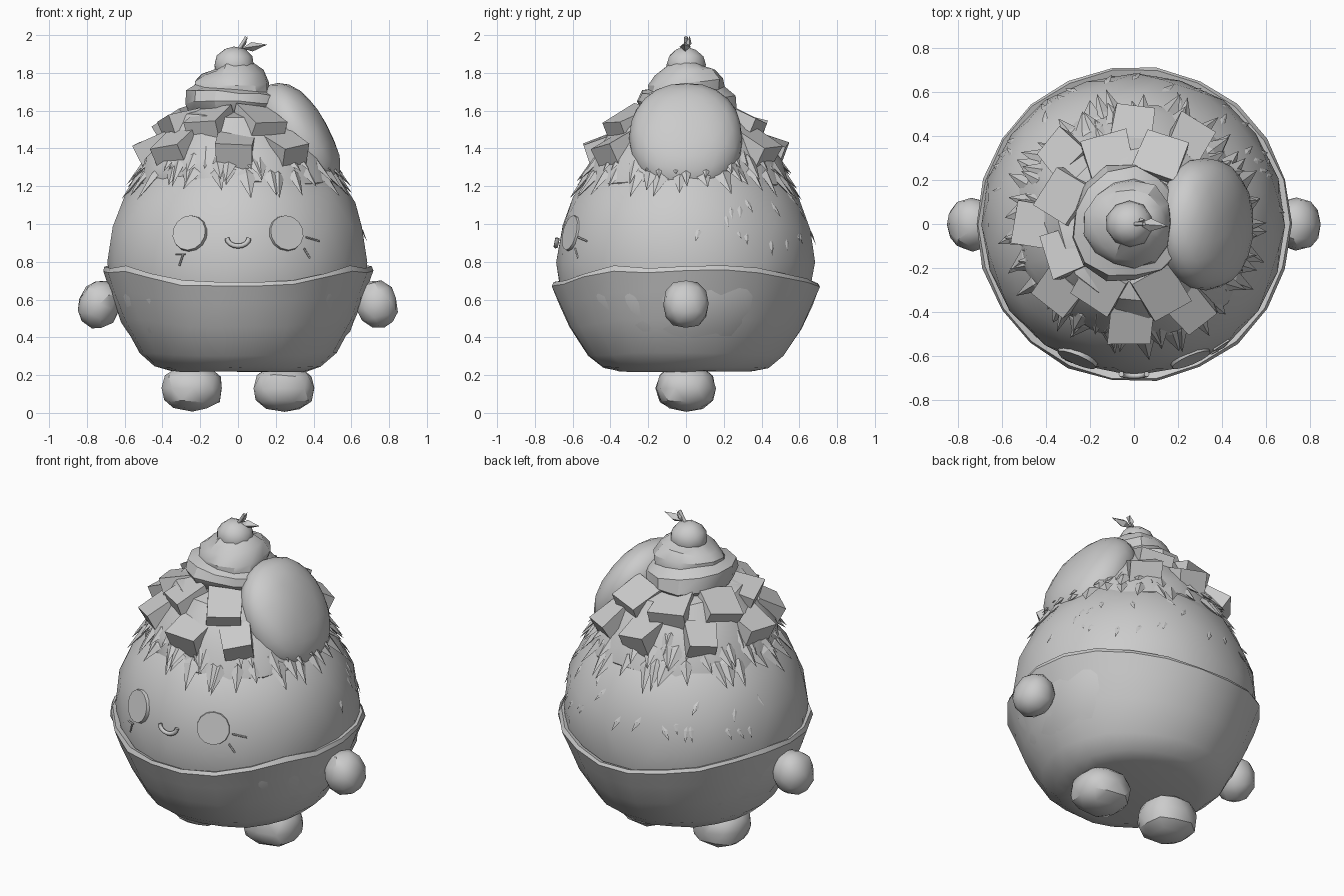
import bpy, bmesh, math, random
from mathutils import Vector, Matrix, Euler

random.seed(7)
if "Cube" in bpy.data.objects:
    bpy.data.objects.remove(bpy.data.objects["Cube"], do_unlink=True)

grey = bpy.data.materials.new("plain grey")
grey.use_nodes = True
colour = (0.6, 0.6, 0.6, 1)
grey.diffuse_color = colour
grey.node_tree.nodes["Principled BSDF"].inputs["Base Color"].default_value = colour


def finish(name, bm, angle=30):
    bmesh.ops.recalc_face_normals(bm, faces=bm.faces)
    mesh = bpy.data.meshes.new(name)
    bm.to_mesh(mesh)
    bm.free()
    mesh.materials.append(grey)
    ob = bpy.data.objects.new(name, mesh)
    bpy.context.collection.objects.link(ob)
    if angle:
        bpy.ops.object.select_all(action='DESELECT')
        ob.select_set(True)
        bpy.context.view_layer.objects.active = ob
        bpy.ops.object.shade_smooth_by_angle(angle=math.radians(angle))
    return ob


def jitter(bm, amount):
    for v in bm.verts:
        v.co += Vector([random.uniform(-amount, amount) for _ in range(3)])


def blob(name, centre, radii, tilt=0, detail=2, rough=0.0, power=1.0, floor=0.0):
    """Slightly uneven ellipsoid; power below 1 makes it boxier, floor cuts it flat."""
    bm = bmesh.new()
    bmesh.ops.create_icosphere(bm, subdivisions=detail, radius=1)
    for v in bm.verts:
        v.co = Vector([math.copysign(abs(c) ** power, c) * r for c, r in zip(v.co, radii)])
    jitter(bm, rough)
    bm.transform(Matrix.Translation(centre) @ Matrix.Rotation(tilt, 4, 'Y'))
    cut = bmesh.ops.bisect_plane(bm, geom=bm.verts[:] + bm.edges[:] + bm.faces[:],
                                 plane_co=(0, 0, floor), plane_no=(0, 0, -1), clear_outer=True)
    edges = [e for e in cut["geom_cut"] if isinstance(e, bmesh.types.BMEdge)]
    if edges:
        bmesh.ops.contextual_create(bm, geom=edges)
    return finish(name, bm)


def lathe(name, profile, segs, rough=0.0, shape=None, centre=(0, 0)):
    """Spin (radius, height) points round z; shape may move each point."""
    bm = bmesh.new()
    rings = []
    for i, (r, z) in enumerate(profile):
        ring = []
        for s in range(segs):
            a = math.tau * s / segs
            rr, zz = shape(i, a, r, z) if shape else (r, z)
            ring.append(bm.verts.new((centre[0] + rr * math.cos(a), centre[1] + rr * math.sin(a), zz)))
        rings.append(ring)
    for low, high in zip(rings, rings[1:]):
        for s in range(segs):
            t = (s + 1) % segs
            bm.faces.new((low[s], low[t], high[t], high[s]))
    bm.faces.new(rings[0])
    bm.faces.new(rings[-1])
    jitter(bm, rough)
    return finish(name, bm)


def body_radius(z):
    return 0.69 * math.sqrt(max(0.0, 1 - ((z - 0.8) / 0.7) ** 2))


# Round body, cut flat inside the bowl, and the heap of ice on its head
blob("body", (0, 0, 0.8), (0.692, 0.685, 0.7), detail=3, rough=0.008, floor=0.3)
lathe("ice_mound", [(0.5, 1.15), (0.54, 1.22), (0.5, 1.34), (0.42, 1.46), (0.34, 1.57), (0.15, 1.62)],
      18, 0.015)


# Bowl with a rim that rises at the sides and a thin lip
def wavy(i, a, r, z):
    lift = min(1.0, 1.35 * math.cos(a) ** 2) * 0.09 + 0.007 * math.sin(7 * a)
    return r, z + lift * max(0.0, (z - 0.22) / 0.46)


lathe("bowl", [(0.36, 0.22), (0.44, 0.24), (0.52, 0.3), (0.62, 0.45), (0.675, 0.57),
               (0.715, 0.665), (0.705, 0.685), (0.675, 0.675), (0.66, 0.6)], 22, 0.004, wavy)

# Stubby feet and arms
for side, x in (("left", 1), ("right", -1)):
    blob(side + "_foot", (0.243 * x, 0, 0.13), (0.165, 0.16, 0.122), rough=0.004, power=0.82)
    blob(side + "_arm", (0.735 * x, 0, 0.575), (0.112, 0.122, 0.13), tilt=-0.3 * x, rough=0.004,
         power=0.93)

# Eyes: shallow discs lying on the face
for side, x in (("left", 1), ("right", -1)):
    bm = bmesh.new()
    spot = Vector((0.253 * x, -0.6, 0.95))
    out = Vector((0.253 * x, -0.6, 0.15)).normalized()
    bmesh.ops.create_cone(bm, cap_ends=True, segments=14, radius1=0.1, radius2=0.094, depth=0.036)
    bm.transform(Matrix.Translation(spot) @ out.to_track_quat('Z', 'Y').to_matrix().to_4x4())
    finish(side + "_eye", bm)


def tube(name, points, radius):
    curve = bpy.data.curves.new(name, 'CURVE')
    curve.dimensions = '3D'
    curve.bevel_depth = radius
    curve.bevel_resolution = 1
    curve.use_fill_caps = True
    line = curve.splines.new('POLY')
    line.points.add(len(points) - 1)
    for p, co in zip(line.points, points):
        p.co = (*co, 1)
    curve.materials.append(grey)
    ob = bpy.data.objects.new(name, curve)
    bpy.context.collection.objects.link(ob)


def on_face(x, z, gap=0.0):
    return x, -math.sqrt(body_radius(z) ** 2 - x * x) - gap, z


# Smile and cheek strokes
smile = [math.pi * (1 + k / 8) for k in range(9)]
tube("smile", [on_face(0.058 * math.cos(a), 0.925 + 0.042 * math.sin(a), 0.004) for a in smile], 0.013)
for k, (x, z, dx, dz) in enumerate([(-0.29, 0.84, -0.02, -0.06), (-0.33, 0.84, 0.05, 0.0),
                                    (0.36, 0.93, 0.07, -0.02), (0.35, 0.87, 0.03, -0.05)]):
    tube("cheek_stroke_%d" % k, [on_face(x, z, -0.003), on_face(x + dx, z + dz, -0.003)], 0.005)


# Shards of ice: pointed, flat slivers
def shard(bm, base, tip, width, thick):
    base, tip = Vector(base), Vector(tip)
    along = (tip - base).normalized()
    up = Vector((base.x, base.y, 0.4)).normalized()
    across = along.cross(up).normalized()
    up = across.cross(along)
    mid = base.lerp(tip, 0.4)
    ring = [bm.verts.new(mid + d) for d in (across * width, up * thick, -across * width, -up * thick)]
    ends = [bm.verts.new(base), bm.verts.new(tip)]
    for k in range(4):
        for end in ends:
            bm.faces.new((ring[k], ring[(k + 1) % 4], end))


def polar(a, r, z):
    return r * math.cos(a), r * math.sin(a), z


bm = bmesh.new()
for count, r0, z0, r1, z1 in ((34, 0.45, 1.34, 0.6, 1.17), (30, 0.41, 1.41, 0.575, 1.24),
                              (24, 0.36, 1.47, 0.52, 1.31)):
    for k in range(count):
        a = math.tau * (k + random.uniform(-0.35, 0.35)) / count
        b = a + random.uniform(-0.15, 0.15)
        drop = random.uniform(-0.045, 0.04)
        shard(bm, polar(a, r0, z0), polar(b, r1 - 0.6 * drop, z1 + drop),
              random.uniform(0.035, 0.06), 0.02)
finish("ice_fringe", bm, 0)

# Small slivers sunk in the back and sides of the body
bm = bmesh.new()
for k in range(26):
    a = random.uniform(0, math.pi)
    z = random.uniform(0.92, 1.18)
    low = z - random.uniform(0.07, 0.11)
    shard(bm, polar(a, body_radius(z) - 0.015, z),
          polar(a + random.uniform(-0.08, 0.08), body_radius(low) + 0.004, low), 0.016, 0.005)
finish("ice_slivers", bm, 0)


# Fruit cubes in two rings, leaving room for the scoop on the left side
def cube(name, angle, radius, z, size):
    bm = bmesh.new()
    bmesh.ops.create_cube(bm, size=size)
    jitter(bm, 0.012)
    tip = Euler((random.uniform(-0.2, 0.2), random.uniform(0.3, 0.6), random.uniform(-0.25, 0.25)))
    bm.transform(Matrix.Translation(polar(angle, radius, z)) @ Matrix.Rotation(angle, 4, 'Z')
                 @ tip.to_matrix().to_4x4())
    finish(name, bm, 0)


for k, deg in enumerate((57, 92, 135, 180, 222, 268, 305)):
    cube("lower_fruit_cube_%d" % k, math.radians(deg), 0.425, 1.37, 0.18)
for k, deg in enumerate((68, 113, 157, 205, 243, 290)):
    cube("upper_fruit_cube_%d" % k, math.radians(deg), 0.3, 1.49, 0.2)

# Large scoop leaning on the heap
blob("scoop", (0.325, 0, 1.45), (0.165, 0.3, 0.325), tilt=-0.5, detail=3, rough=0.003, power=0.93)


# Swirl of cream, each turn drooping a little
def droop(i, a, r, z):
    return r * (1 + 0.05 * math.sin(3 * a + i)), z + 0.02 * math.cos(a + 0.9 * i)


lathe("cream_swirl", [(0.16, 1.53), (0.23, 1.57), (0.265, 1.63), (0.25, 1.69), (0.2, 1.72),
                      (0.2, 1.75), (0.16, 1.8), (0.11, 1.83), (0.06, 1.86)],
      13, 0.005, droop, (-0.025, 0))

# Cherry with a small stalk and leaf
blob("cherry", (-0.02, 0, 1.84), (0.11, 0.105, 0.1), rough=0.003)
tube("cherry_stalk", [(0.0, 0, 1.92), (0.02, 0, 1.95), (0.045, 0, 1.99)], 0.01)
bm = bmesh.new()
shard(bm, (0.02, 0, 1.93), (0.155, -0.01, 1.95), 0.03, 0.025)
shard(bm, (0.02, 0.01, 1.93), (0.05, 0.02, 1.995), 0.016, 0.012)
finish("cherry_leaf", bm, 0)
